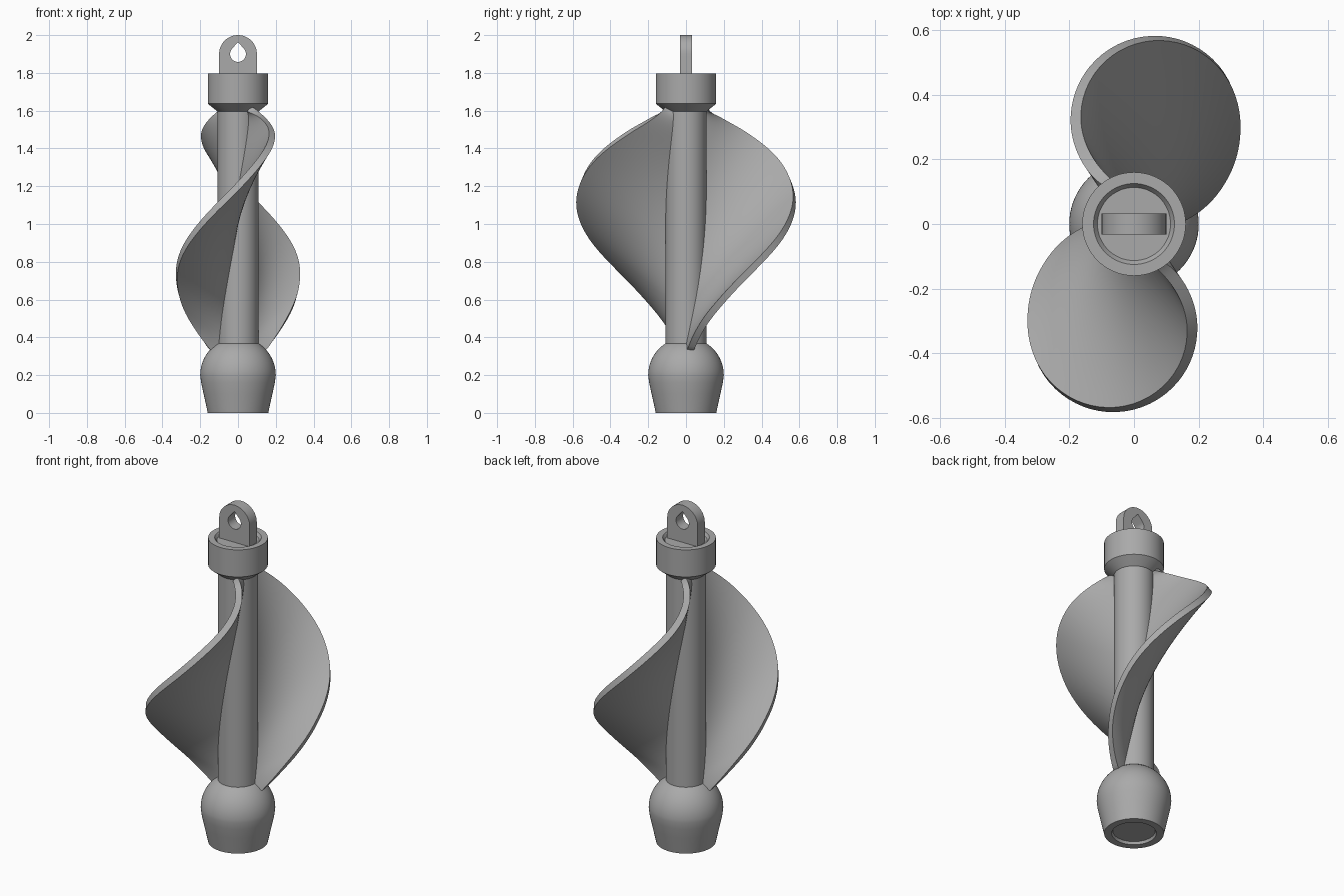
import bpy, bmesh
from math import sin, cos, pi, radians
from mathutils import Vector, Matrix

cube = bpy.data.objects.get("Cube")
if cube:
    bpy.data.objects.remove(cube, do_unlink=True)

grey = bpy.data.materials.new("plain grey")
grey.use_nodes = True
grey.diffuse_color = (0.4, 0.4, 0.4, 1)
grey.node_tree.nodes["Principled BSDF"].inputs["Base Color"].default_value = (0.4, 0.4, 0.4, 1)


def add_mesh(name, bm, angle=35):
    bmesh.ops.recalc_face_normals(bm, faces=bm.faces)
    mesh = bpy.data.meshes.new(name)
    bm.to_mesh(mesh)
    bm.free()
    mesh.materials.append(grey)
    obj = bpy.data.objects.new(name, mesh)
    bpy.context.collection.objects.link(obj)
    bpy.ops.object.select_all(action='DESELECT')
    obj.select_set(True)
    bpy.context.view_layer.objects.active = obj
    bpy.ops.object.shade_smooth_by_angle(angle=radians(angle))
    return obj


def lathe(name, profile, steps=72):
    bm = bmesh.new()
    verts = [bm.verts.new((r, 0, z)) for r, z in profile]
    edges = [bm.edges.new(pair) for pair in zip(verts, verts[1:])]
    bmesh.ops.spin(bm, geom=verts + edges, cent=(0, 0, 0), axis=(0, 0, 1),
                   angle=2 * pi, steps=steps)
    bmesh.ops.remove_doubles(bm, verts=bm.verts, dist=0.0001)
    return add_mesh(name, bm)


# Weighted foot with a domed shoulder and a shallow recess underneath
dome = [(0.2 * cos(a), 0.2 + 0.2 * sin(a)) for a in (radians(58) * i / 12 for i in range(13))]
lathe("foot", [(0, 0.015), (0.113, 0.015), (0.12, 0), (0.16, 0), (0.182, 0.1), (0.195, 0.16)]
      + dome + [(0, 0.37)])

# Central shaft
lathe("shaft", [(0, 0.3), (0.108, 0.3), (0.108, 1.63), (0, 1.63)])

# Collar with a conical underside and recessed top
lathe("collar", [(0, 1.595), (0.108, 1.595), (0.16, 1.637), (0.16, 1.797), (0.125, 1.797),
                 (0.113, 1.78), (0, 1.78)])

# Lifting eye: round-topped plate with a teardrop hole
curve = bpy.data.curves.new("lifting_eye", 'CURVE')
curve.dimensions = '2D'
curve.fill_mode = 'BOTH'
curve.extrude = 0.033
outline = [(-0.1, 1.77), (0.1, 1.77)] + [(0.1 * cos(pi * i / 24), 1.9 + 0.1 * sin(pi * i / 24))
                                         for i in range(25)]
hole = [(0, 1.963)] + [(0.042 * cos(a), 1.9 + 0.042 * sin(a))
                       for a in (radians(140 + 260 * i / 24) for i in range(25))]
for loop in (outline, hole):
    spline = curve.splines.new('POLY')
    spline.points.add(len(loop) - 1)
    spline.use_cyclic_u = True
    for point, (x, z) in zip(spline.points, loop):
        point.co = (x, z, 0, 1)
eye = bpy.data.objects.new("lifting_eye", curve)
bpy.context.collection.objects.link(eye)
eye.rotation_euler.x = pi / 2
curve.materials.append(grey)
bpy.ops.object.select_all(action='DESELECT')
eye.select_set(True)
bpy.context.view_layer.objects.active = eye
bpy.ops.object.convert(target='MESH')
bpy.ops.object.shade_smooth_by_angle(angle=radians(35))

# Rim of the front blade, a near circle in plan: (degrees, radius, height)
RIM_CENTRE = Vector((-0.07, -0.32, 0))
RIM = [(105, 0.305, 0.335), (128, 0.285, 0.475), (150, 0.268, 0.59), (176, 0.256, 0.715),
       (225, 0.254, 0.93), (270, 0.254, 1.13), (319, 0.253, 1.34), (360, 0.25, 1.475),
       (390, 0.246, 1.55), (418, 0.245, 1.61)]


def rim_path(per_span=8):
    """Hermite-smooth the radius and height over the angle."""
    keys = [Vector(k) for k in RIM]
    slopes = []
    for i in range(len(keys)):
        step = keys[min(i + 1, len(keys) - 1)] - keys[max(i - 1, 0)]
        slopes.append(step / step.x)
    path = []
    for a, b, sa, sb in zip(keys, keys[1:], slopes, slopes[1:]):
        span = b.x - a.x
        for k in range(per_span + (b == keys[-1])):
            t = k / per_span
            p = (a * ((1 + 2 * t) * (1 - t) ** 2) + sa * (t * (1 - t) ** 2 * span)
                 + b * (t * t * (3 - 2 * t)) + sb * (t * t * (t - 1) * span))
            phi = radians(p.x)
            path.append(RIM_CENTRE + Vector((p.y * cos(phi), p.y * sin(phi), p.z)))
    return path


# Two opposite twisted blades; each rib climbs from a helix on the shaft out to the rim
def blade(name, turn, columns=14):
    bm = bmesh.new()
    rows = []
    for edge in rim_path():
        z = edge.z - 0.6 * max(edge.xy.length - 0.1, 0)
        angle = radians(-174 + 108 * (z - 0.34))
        root = Vector((0.085 * cos(angle), 0.085 * sin(angle), z))
        rows.append([bm.verts.new(root.lerp(edge, j / columns)) for j in range(columns + 1)])
    for low, high in zip(rows, rows[1:]):
        for j in range(columns):
            bm.faces.new((low[j], low[j + 1], high[j + 1], high[j]))
    bm.transform(Matrix.Rotation(turn, 4, 'Z'))
    obj = add_mesh(name, bm, 45)
    solid = obj.modifiers.new("thickness", 'SOLIDIFY')
    solid.thickness = 0.036
    solid.offset = 0
    bpy.ops.object.modifier_apply(modifier=solid.name)
    bpy.ops.object.shade_smooth_by_angle(angle=radians(45))


blade("front_blade", 0)
blade("back_blade", pi)
